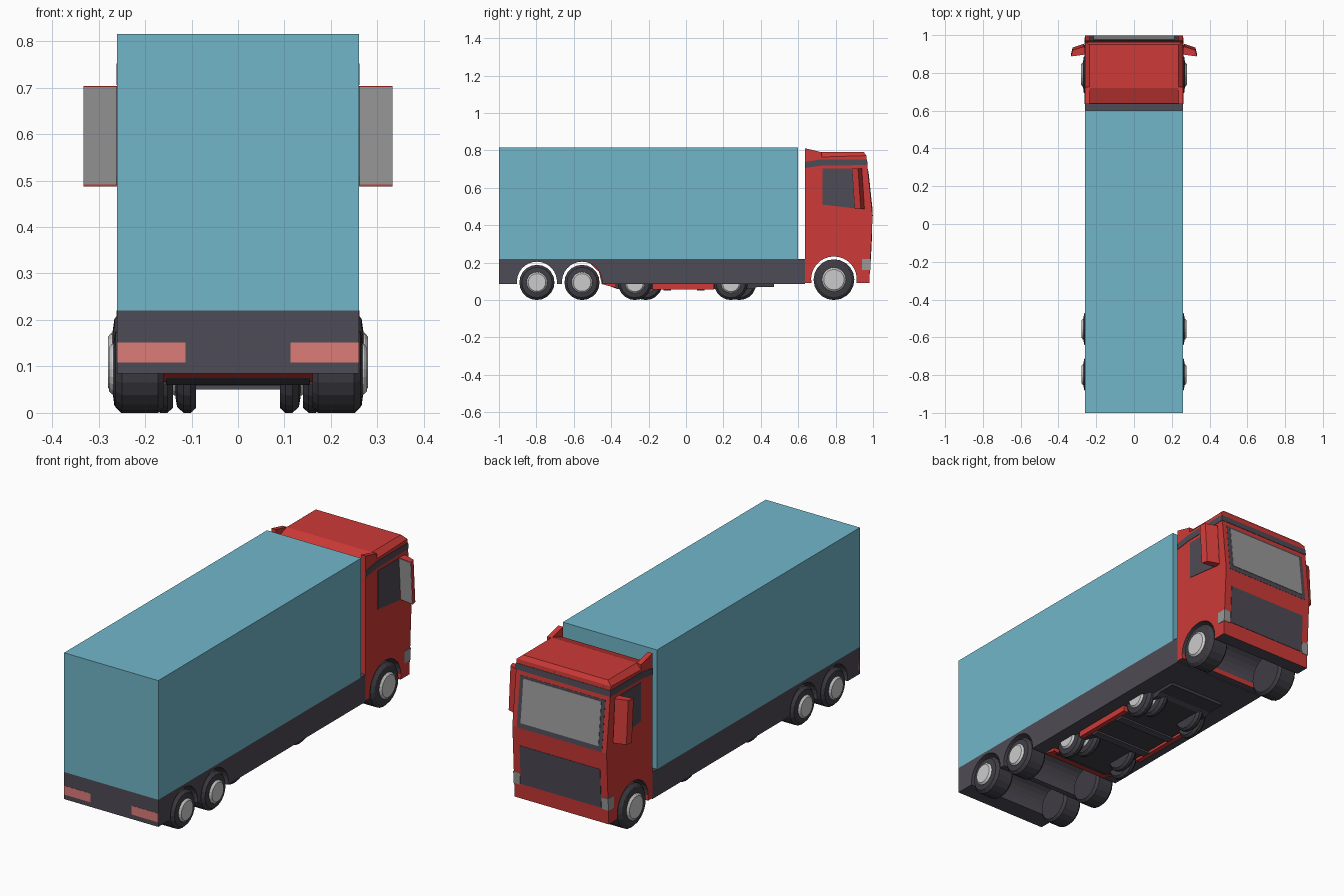
import bpy, bmesh
from math import sin, cos, pi, asin

if "Cube" in bpy.data.objects:
    bpy.data.objects.remove(bpy.data.objects["Cube"])


def mat(name, r, g, b):
    m = bpy.data.materials.new(name)
    m.diffuse_color = (r, g, b, 1)
    m.use_nodes = True
    m.node_tree.nodes["Principled BSDF"].inputs["Base Color"].default_value = m.diffuse_color
    return m


RED = mat("red", .61, .042, .038)
DARK = mat("dark", .076, .069, .089)
BLUE = mat("blue", .165, .47, .59)
GLASS = mat("glass", .32, .32, .32)
LAMP = mat("lamp", .72, .2, .19)
TYRE = mat("tyre", .05, .047, .058)


def finish(name, bm, *mats, under=False):
    bmesh.ops.recalc_face_normals(bm, faces=bm.faces)
    if under:  # downward faces take the second material
        for f in bm.faces:
            f.normal_update()
            if f.normal.z < -.05 and f.calc_center_median().z < .3:
                f.material_index = 1
    me = bpy.data.meshes.new(name)
    bm.to_mesh(me)
    bm.free()
    for m in mats:
        if m:
            me.materials.append(m)
    ob = bpy.data.objects.new(name, me)
    bpy.context.collection.objects.link(ob)
    return ob


def loft(name, rings, *mats, under=False):
    """Skin matching rings of points and cap both ends."""
    bm = bmesh.new()
    vs = [[bm.verts.new(p) for p in r] for r in rings]
    n = len(vs[0])
    for a, b in zip(vs, vs[1:]):
        for i in range(n):
            j = (i + 1) % n
            bm.faces.new((a[i], a[j], b[j], b[i]))
    bm.faces.new(vs[0])
    bm.faces.new(vs[-1])
    return finish(name, bm, *mats, under=under)


def extrude(name, yz, x0, x1, *mats, under=False):
    return loft(name, [[(x, y, z) for y, z in yz] for x in (x0, x1)], *mats, under=under)


def box(name, x, y, z, m):
    return extrude(name, [(y[0], z[0]), (y[1], z[0]), (y[1], z[1]), (y[0], z[1])], *x, m)


def arch(yc, zc, r, zb, n=16):
    a = asin((zb - zc) / r)
    return [(yc + r * cos(a + (pi - 2 * a) * i / n), zc + r * sin(a + (pi - 2 * a) * i / n))
            for i in range(n + 1)]


def lathe(name, s, yc, zc, prof, m, n=20):
    return loft(name, [[(s * x, yc + r * cos(2 * pi * i / n), zc + r * sin(2 * pi * i / n))
                        for i in range(n)] for x, r in prof], m)


def wheel(name, s, y, r, x0, x1):
    lathe(name + "_tyre", s, y, r, [(x0, r * .88), (x0 + .012, r), (x1 - .018, r),
                                    (x1 - .004, r * .86), (x1, r * .6)], TYRE)
    lathe(name + "_hub", s, y, r, [(x1 - .01, r * .62), (x1 + .003, r * .58), (x1 + .01, r * .5)], None)


# Trailer: cargo box and dark skirt with wheel tunnels cut across it
box("cargo_box", (-.26, .26), (-1, .6), (.22, .815), BLUE)
ZB = .085
skirt = ([(-1, .22), (.635, .22), (.635, ZB)] + arch(-.556, .098, .107, ZB)
         + arch(-.797, .098, .107, ZB) + [(-1, ZB)])
extrude("trailer_skirt", skirt, -.26, .26, DARK)

# Cab body with its wheel tunnel
cab = ([(.635, .76), (.965, .76), (.998, .45), (.98, .09)]
       + arch(.791, .111, .122, .09) + [(.635, .09)])
extrude("cab_body", cab, -.26, .26, RED, DARK, under=True)


def ring(x, y0, y1, z0, z1):
    return [(-x, y0, z0), (x, y0, z0), (x, y1, z1), (-x, y1, z1)]


# Roof cap: chamfered edges, ramp down at the back
loft("cab_roof", [ring(.26, .635, .965, .759, .759), ring(.26, .637, .964, .762, .772),
                  ring(.235, .72, .95, .792, .792)], RED)


# Front panels follow the slanted cab front
def front_y(z):
    if z > .45:
        return .998 - (z - .45) * .033 / .31
    return .98 + (z - .09) * .018 / .36


def front_panel(name, x0, x1, z0, z1, m, off=.002, depth=.02):
    a, b = front_y(z0) + off, front_y(z1) + off
    extrude(name, [(a - depth, z0), (a, z0), (b, z1), (b - depth, z1)], x0, x1, m)


front_panel("windscreen_frame", -.235, .235, .45, .70, DARK, .001)
front_panel("windscreen", -.215, .215, .475, .69, GLASS, .003)
front_panel("front_band", -.262, .262, .722, .752, DARK)
front_panel("grille", -.222, .222, .165, .36, DARK)

for s, side in ((1, "right"), (-1, "left")):
    def ex(name, pts, x0, x1, m):
        extrude(side + "_" + name, pts, s * x0, s * x1, m)

    # Cab side details
    ex("roof_deflector", [(.635, .755), (.635, .812), (.725, .79), (.725, .755)], .235, .26, RED)
    ex("cab_band", [(.635, .706), (.72, .718), (.968, .722), (.966, .752), (.72, .752), (.635, .738)],
       .25, .262, DARK)
    ex("side_window", [(.73, .51), (.905, .49), (.895, .702), (.73, .702)], .25, .262, DARK)
    a, b = front_y(.16) + .002, front_y(.22) + .002
    ex("headlamp", [(.94, .16), (a, .16), (b, .22), (.94, .22)], .225, .262, GLASS)

    # Door mirror: slanted shell with a grey rear face
    plan = [(.255, .908), (.333, .897), (.325, .928), (.265, .948)]
    loft(side + "_mirror_shell", [[(s * x, y + d, z) for x, y in plan]
                                  for z, d in ((.487, .006), (.703, -.008))], RED)
    glass = [(.258, .9055), (.332, .895), (.332, .899), (.258, .9095)]
    loft(side + "_mirror_glass", [[(s * x, y + d, z) for x, y in glass]
                                  for z, d in ((.492, .006), (.701, -.008))], GLASS)

    # Tail lamp on the trailer's rear
    box(side + "_tail_lamp", (s * .113, s * .26), (-1.001, -.99), (.108, .152), LAMP)

    # Truck wheels
    wheel(side + "_cab_wheel", s, .791, .109, .16, .27)
    for i, y in enumerate((-.556, -.797)):
        wheel(side + "_trailer_wheel_%d" % i, s, y, .094, .16, .268)

    # Small wheels and sill under the trailer
    for i, y in enumerate((-.273, .24)):
        wheel(side + "_inner_wheel_%d" % i, s, y, .09, .14, .185)
    for i, y in enumerate((-.215, .285)):
        wheel(side + "_second_wheel_%d" % i, s, y, .09, .09, .135)
    box(side + "_under_sill", (s * .165, s * .19), (-.18, .15), (.055, .12), RED)

# Chassis hanging below the trailer floor, with a red tail reaching into the tunnel
extrude("under_floor", [(-.45, .09), (-.37, .06), (.36, .058), (.38, .07), (.47, .07), (.47, .09)],
        -.155, .155, TYRE)
extrude("under_tail", [(-.515, .198), (-.465, .15), (-.45, .085), (-.375, .066), (-.375, .12), (-.46, .198)],
        -.185, .185, RED)
for i, y in enumerate((-.1, .08)):
    box("cross_beam_%d" % i, (-.16, .16), (y - .02, y + .02), (.05, .08), DARK)
